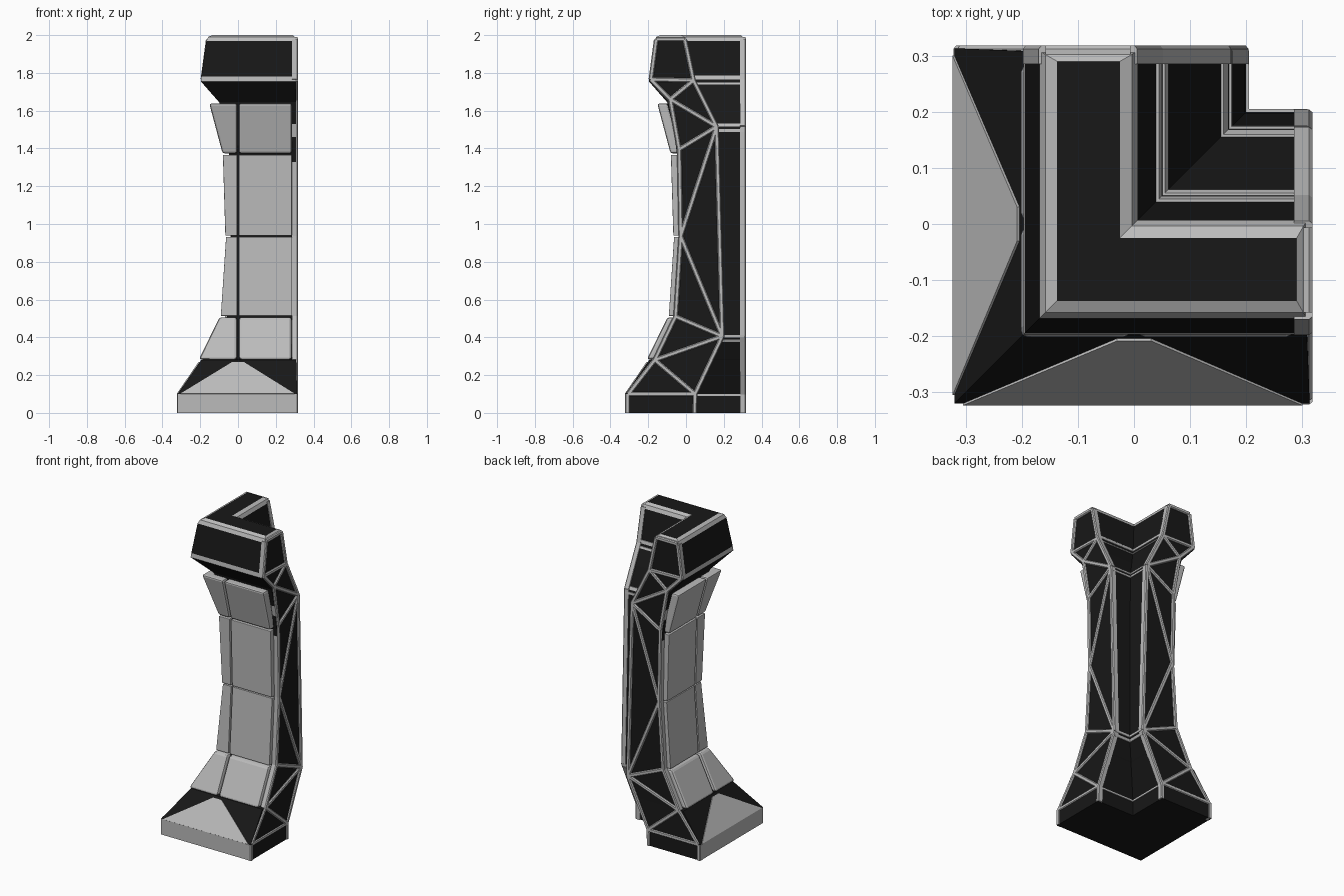
import bpy, bmesh
from mathutils import Vector

if "Cube" in bpy.data.objects:
    bpy.data.objects.remove(bpy.data.objects["Cube"])


def material(name, v):
    m = bpy.data.materials.new(name)
    m.diffuse_color = (v, v, v, 1)
    m.use_nodes = True
    m.node_tree.nodes["Principled BSDF"].inputs["Base Color"].default_value = m.diffuse_color
    return m


BLACK = material("black", 0.009)
GREY = material("grey", 0.5)


def finish(name, bm, mats, bevel=0, segments=2):
    bmesh.ops.recalc_face_normals(bm, faces=bm.faces)
    me = bpy.data.meshes.new(name)
    bm.to_mesh(me)
    bm.free()
    ob = bpy.data.objects.new(name, me)
    bpy.context.collection.objects.link(ob)
    for m in mats:
        me.materials.append(m)
    if bevel:
        b = ob.modifiers.new("bevel", 'BEVEL')
        b.width, b.segments, b.limit_method = bevel, segments, 'ANGLE'
        b.harden_normals = False
    return ob


def loft(bm, rings, pick=lambda band, side: 0):
    """Skin a stack of equal rings and cap both ends."""
    vs = [[bm.verts.new(p) for p in r] for r in rings]
    n = len(vs[0])
    for b in range(len(vs) - 1):
        for s in range(n):
            t = (s + 1) % n
            f = bm.faces.new((vs[b][s], vs[b][t], vs[b + 1][t], vs[b + 1][s]))
            f.material_index = pick(b, s)
    bm.faces.new(vs[0][::-1])
    bm.faces.new(vs[-1])


def ell(z, o, i, e):
    return [(o, o, z), (e, o, z), (e, i, z), (i, i, z), (i, e, z), (o, e, z)]


# L-shaped pillar body: height, outer wall, inner wall, arm end
E = 0.308
PROFILE = [
    (0, -.32, .05, .313), (.1, -.32, .05, .313), (.28, -.195, .14, E),
    (.285, -.165, .143, E), (.4, -.11, .20, E), (.51, -.058, .198, E),
    (.935, -.036, .187, E), (1.37, -.048, .175, E), (1.5, -.065, .17, E),
    (1.645, -.10, .103, E), (1.755, -.197, .048, E), (1.782, -.194, .04, E),
    (1.968, -.168, .006, E), (1.99, -.158, -.004, .302), (2.0, -.137, -.025, .29)]


def inner(z):
    for a, b in zip(PROFILE, PROFILE[1:]):
        if z <= b[0]:
            return a[2] + (b[2] - a[2]) * (z - a[0]) / (b[0] - a[0])


def body_mat(band, side):
    outer = side in (0, 5)
    return int((band in (0, 10) and outer) or band >= 12)


bm = bmesh.new()
loft(bm, [ell(*p) for p in PROFILE], body_mat)
finish("pillar_body", bm, [BLACK, GREY])

# grey triangular facets on the sloping foot
bm = bmesh.new()
nrm = Vector((0, -.18, .12)).normalized() * .004
tri = [Vector(p) for p in ((-.305, -.32, .1), (.30, -.32, .1), (.03, -.205, .268), (-.03, -.205, .268))]
for swap in (0, 1):
    rings = []
    for k in (-1, 1):
        ring = [p + nrm * k for p in tri]
        rings.append([(p.y, p.x, p.z) if swap else tuple(p) for p in ring])
    loft(bm, rings)
finish("foot_facets", bm, [GREY])

# padded outer panels: four rows, each one corner piece and two flat pieces
ROWS = [(.283, .506, -.207, -.098), (.514, .931, -.091, -.063),
        (.939, 1.366, -.067, -.08), (1.374, 1.638, -.082, -.152)]
for n, (z0, z1, p0, p1) in enumerate(ROWS):
    bm = bmesh.new()
    D = .055
    loft(bm, [[(p, p, z), (-.005, p, z), (-.005, p + D, z), (p + D, p + D, z),
               (p + D, -.005, z), (p, -.005, z)] if p + D < -.006 else
              [(p, p, z), (-.005, p, z), (-.005, p + .045, z), (p + .045, p + .045, z),
               (p + .045, -.005, z), (p, -.005, z)] for z, p in ((z0, p0), (z1, p1))])
    for swap in (0, 1):
        rings = []
        for z, p in ((z0, p0), (z1, p1)):
            r = [(.005, p), (.285, p), (.285, p + D), (.005, p + D)]
            rings.append([(y, x, z) if swap else (x, y, z) for x, y in r])
        loft(bm, rings)
    finish(f"wall_panels_{n + 1}", bm, [GREY], .014)

# ribs on both arm ends, as points (across, height)
A, B, C, F, G = (-.165, .28), (-.055, .51), (-.028, .935), (-.036, 1.395), (-.083, 1.66)
P, Q, R, S = (.048, .1), (.192, .405), (.162, 1.515), (.04, 1.76)
T = (-.186, 1.765)
RIBS = [((-.308, .1), P), (P, (.046, 0)), ((-.31, .0), (-.31, .1)), ((-.305, .1), A),
        (A, B), (B, C), (C, F), (F, G), (G, T), (P, Q), (Q, R), (R, S), (A, P),
        (A, Q), (B, Q), (C, Q), (C, R), (F, R), (G, R), (G, S), (T, S),
        (T, (-.158, 1.975)), (S, (-.006, 1.975)), ((-.158, 1.978), (-.006, 1.978))]
bm = bmesh.new()
for a, b in RIBS:
    a, b = Vector(a), Vector(b)
    d = (b - a).normalized()
    w = Vector((-d.y, d.x)) * .012
    quad = [a - w, b - w, b + w, a + w]
    for swap in (0, 1):
        rings = []
        for x, k in ((.285, 1), (.312, 1), (.318, .6)):
            mid = [(a, b, b, a)[j] for j in range(4)]
            pts = [m + (q - m) * k for m, q in zip(mid, quad)]
            rings.append([(p.x, x, max(p.y, 0)) if swap else (x, p.x, max(p.y, 0)) for p in pts])
        loft(bm, rings)
finish("end_ribs", bm, [GREY])

# thin bands across the inner walls
bm = bmesh.new()
for z0, z1 in ((.09, .1), (.375, .388), (.398, .412), (1.488, 1.502),
               (1.515, 1.533), (1.738, 1.75), (1.765, 1.785)):
    rings = []
    for z in (z0, z1):
        i, e = inner(z), .309
        lo, hi = i - .015, i + .005
        rings.append([(lo, lo, z), (e, lo, z), (e, hi, z), (hi, hi, z), (hi, e, z), (lo, e, z)])
    loft(bm, rings)
finish("inner_bands", bm, [GREY])
